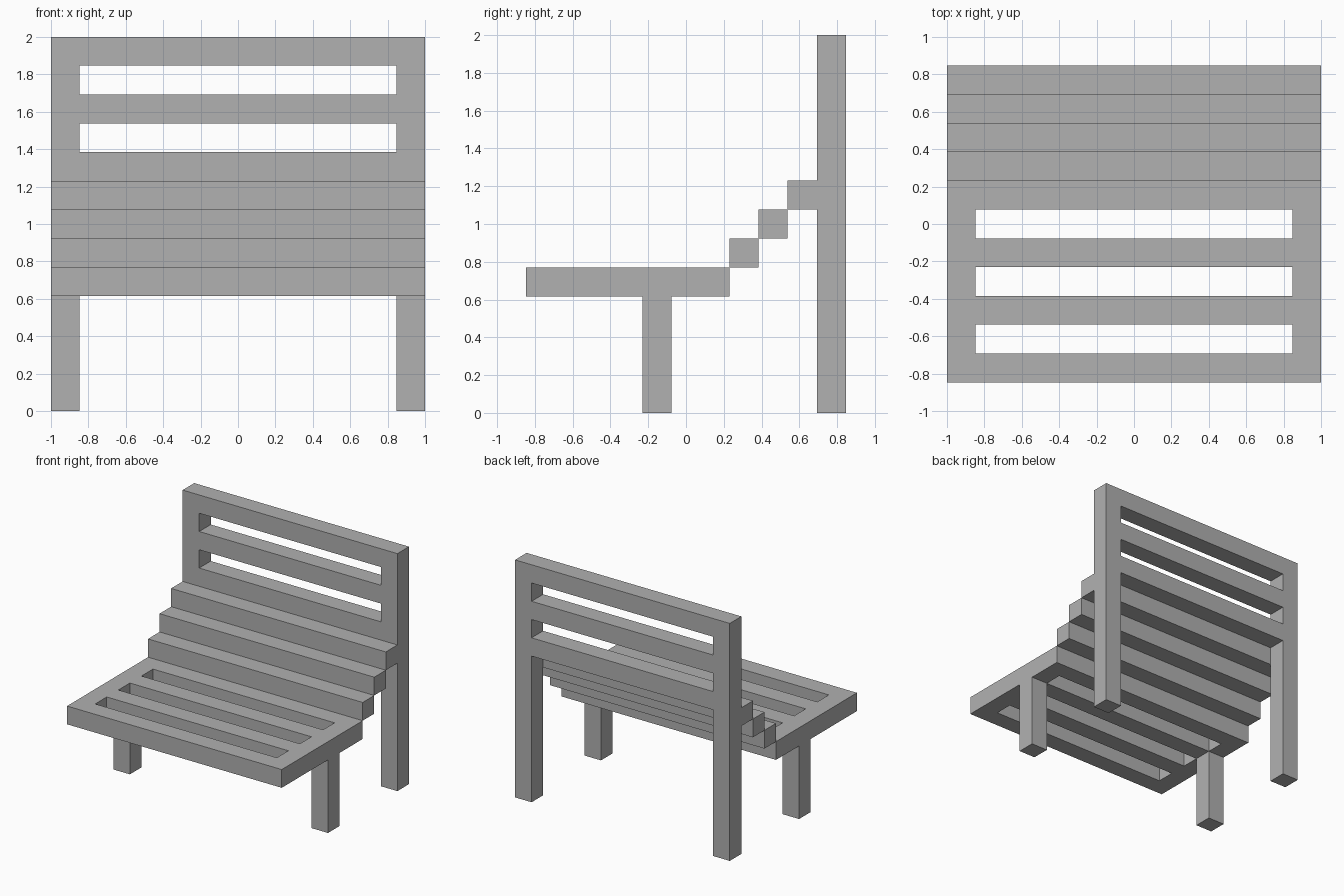
import bpy, bmesh
from mathutils import Vector

cube = bpy.data.objects.get("Cube")
if cube:
    bpy.data.objects.remove(cube, do_unlink=True)

U = 2 / 13                           # thickness of every beam
ORIGIN = Vector((-6.5, -5.5, 0))     # front right foot corner, in beams

grey = bpy.data.materials.new("plain grey")
grey.use_nodes = True
colour = (0.44, 0.44, 0.44, 1)
grey.diffuse_color = colour
grey.node_tree.nodes["Principled BSDF"].inputs["Base Color"].default_value = colour


def panel(name, corner, rows, along, thick, width=13):
    """Frame of open and solid rows between two side beams, given thickness.
    Each row is True for a full-width slat, False for an opening."""
    bm = bmesh.new()
    along, thick = Vector(along), Vector(thick)
    columns = [0, 1, width - 1, width] if width > 1 else [0, 1]
    for r, solid in enumerate(rows):
        for c, (a, b) in enumerate(zip(columns, columns[1:])):
            if c == 1 and not solid:
                continue
            spots = [(a, r), (b, r), (b, r + 1), (a, r + 1)]
            bm.faces.new([bm.verts.new(Vector((x, 0, 0)) + along * h) for x, h in spots])
    bmesh.ops.remove_doubles(bm, verts=bm.verts, dist=0.001)
    grown = bmesh.ops.extrude_face_region(bm, geom=bm.faces[:])["geom"]
    bmesh.ops.translate(bm, vec=thick, verts=[v for v in grown if isinstance(v, bmesh.types.BMVert)])
    bmesh.ops.recalc_face_normals(bm, faces=bm.faces)
    for v in bm.verts:
        v.co = (v.co + Vector(corner) + ORIGIN) * U
    mesh = bpy.data.meshes.new(name)
    bm.to_mesh(mesh)
    bm.free()
    mesh.materials.append(grey)
    obj = bpy.data.objects.new(name, mesh)
    bpy.context.scene.collection.objects.link(obj)


UP, BACK = (0, 0, 1), (0, 1, 0)

# Slatted seat
panel("seat", (0, 0, 4), [r % 2 == 0 for r in range(7)], BACK, UP)

# Backrest with its long rear legs in one frame
panel("backrest_and_rear_legs", (0, 10, 0), [r >= 8 and r % 2 == 0 for r in range(13)], UP, BACK)

# Stepped slats rising from the seat to the backrest
for i in range(3):
    panel(f"stepped_slat_{i + 1}", (0, 7 + i, 5 + i), [True], UP, BACK)

# Front legs
for side, x in (("right", 0), ("left", 12)):
    panel(f"front_leg_{side}", (x, 4, 0), [True] * 4, UP, BACK, width=1)
